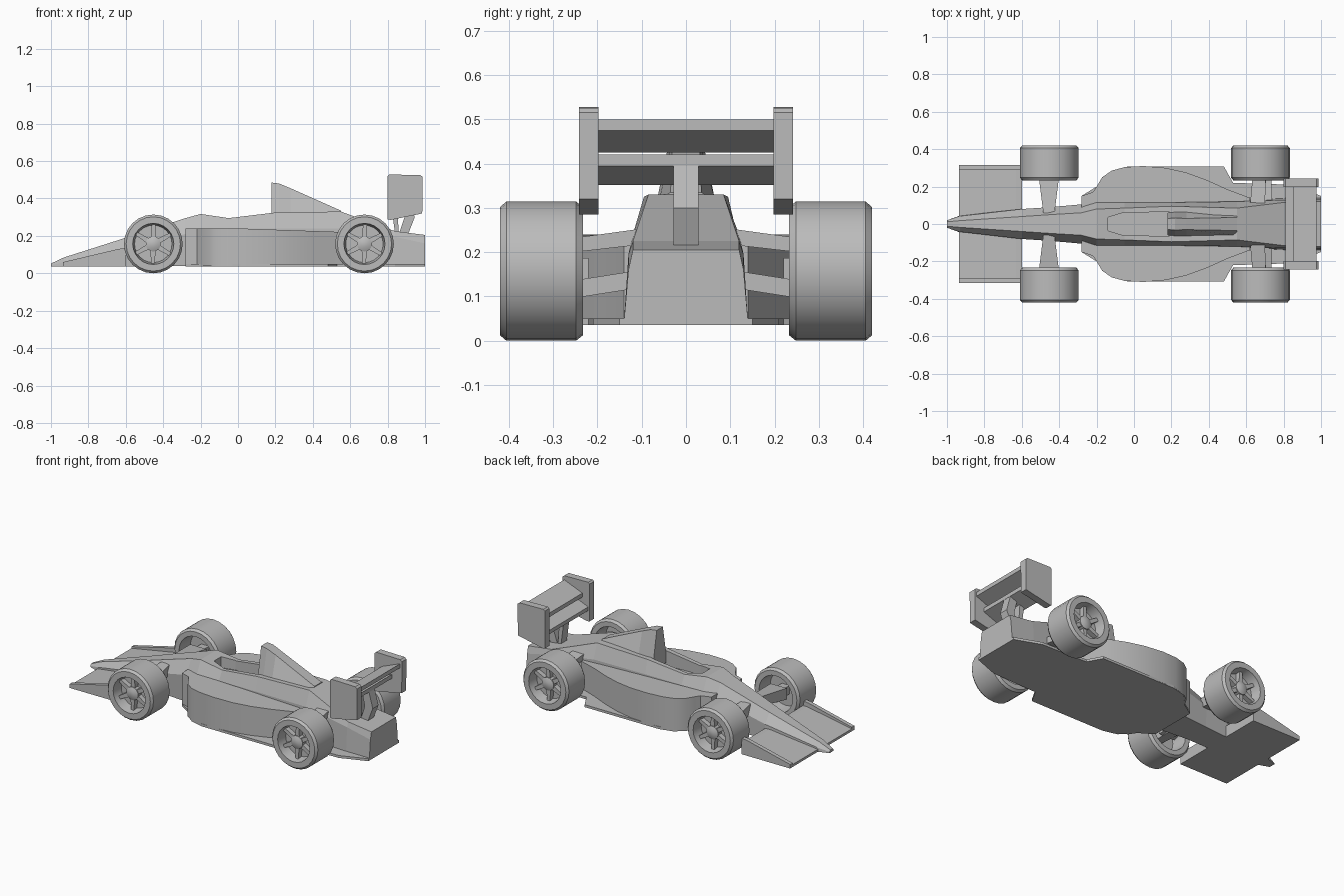
import bpy, bmesh, math
from mathutils import Vector

cube = bpy.data.objects.get("Cube")
if cube:
    bpy.data.objects.remove(cube, do_unlink=True)

grey = bpy.data.materials.new("plain grey")
grey.use_nodes = True
grey.diffuse_color = (0.5, 0.5, 0.5, 1)
for node in grey.node_tree.nodes:
    if node.type == 'BSDF_PRINCIPLED':
        node.inputs["Base Color"].default_value = grey.diffuse_color
        node.inputs["Roughness"].default_value = 0.7


def loft(name, rings, smooth=0):
    """Bridge rings of equal point count and cap both ends."""
    bm = bmesh.new()
    vs = [[bm.verts.new(p) for p in ring] for ring in rings]
    n = len(vs[0])
    for a, b in zip(vs, vs[1:]):
        for i in range(n):
            j = (i + 1) % n
            bm.faces.new((a[i], a[j], b[j], b[i]))
    bm.faces.new(vs[0])
    bm.faces.new(vs[-1])
    bmesh.ops.recalc_face_normals(bm, faces=bm.faces)
    mesh = bpy.data.meshes.new(name)
    bm.to_mesh(mesh)
    bm.free()
    mesh.materials.append(grey)
    ob = bpy.data.objects.new(name, mesh)
    bpy.context.collection.objects.link(ob)
    if smooth:
        bpy.ops.object.select_all(action='DESELECT')
        ob.select_set(True)
        bpy.context.view_layer.objects.active = ob
        bpy.ops.object.shade_smooth_by_angle(angle=math.radians(smooth))
    return ob


def side_prism(name, pts, y0, y1):
    """Extrude an (x, z) outline across y."""
    return loft(name, [[(x, y, z) for x, z in pts] for y in (y0, y1)])


def plan_prism(name, half, bottom, top, smooth=0):
    """Extrude a mirrored (x, half width) plan; bottom and top are heights or functions of x."""
    outline = half + [(x, -w) for x, w in reversed(half)]
    return loft(name, [[(x, y, h(x)) for x, y in outline] for h in (bottom, top)], smooth)


def beam(name, a, b, size_a, size_b):
    """Tapered arm running sideways; sizes are half extents in x and z."""
    rings = []
    for (x, y, z), (w, h) in ((a, size_a), (b, size_b)):
        rings.append([(x - w, y, z - h), (x + w, y, z - h), (x + w, y, z + h), (x - w, y, z + h)])
    return loft(name, rings)


# Central body: x, bottom z, bottom width, shoulder z, shoulder width, top z, top width
stations = [
    (-1.0, .035, .02, .042, .02, .052, .012),
    (-.93, .035, .045, .06, .042, .085, .018),
    (-.6, .035, .08, .13, .08, .19, .04),
    (-.45, .04, .085, .17, .09, .24, .05),
    (-.28, .04, .1, .21, .105, .295, .06),
    (-.2, .04, .12, .24, .115, .317, .08),
    (-.05, .04, .12, .24, .115, .295, .085),
    (.2, .04, .12, .24, .115, .325, .095),
    (.55, .04, .125, .24, .12, .33, .085),
    (.84, .04, .14, .195, .13, .225, .12),
    (1.0, .045, .14, .16, .13, .205, .12),
]
rings = []
for x, zb, wb, zs, ws, zt, wt in stations:
    half = [(wb, zb), (ws, zs), (wt, zt)]
    rings.append([(x, y, z) for y, z in half] + [(x, -y, z) for y, z in reversed(half)])
body = loft("body", rings)

# Cockpit opening
cutter = plan_prism("cockpit_cutter", [(-.14, .035), (-.06, .06), (.19, .065)],
                    lambda x: .17, lambda x: .5)
cutter.hide_render = True
cut = body.modifiers.new("cockpit", 'BOOLEAN')
cut.object = cutter
cut.operation = 'DIFFERENCE'
cut.solver = 'EXACT'
bpy.context.view_layer.objects.active = body
bpy.ops.object.modifier_apply(modifier=cut.name)
bpy.data.objects.remove(cutter, do_unlink=True)

# Engine air intake, narrowing upward and falling to the rear
intake = []
for x, top, w_low, w_top in ((.18, .485, .06, .03), (.22, .48, .065, .032),
                             (.28, .455, .065, .03), (.55, .335, .06, .035)):
    intake.append([(x, w_low, .25), (x, w_low, .32), (x, w_top, top),
                   (x, -w_top, top), (x, -w_low, .32), (x, -w_low, .25)])
loft("engine_intake", intake)

# Side pods with a tapering tail, and the floor below them
pods = [(-.28, .15), (-.22, .17), (-.2, .2), (-.17, .25), (-.12, .285), (-.05, .304), (.05, .31),
        (.17, .3), (.28, .275), (.39, .235), (.5, .185), (.62, .14)]
plan_prism("side_pods", pods, lambda x: .038, lambda x: .24 - .035 * max(x, 0), 35)
plan_prism("floor", [(-.28, .15), (-.2, .2), (-.12, .285), (-.03, .308), (.48, .308),
                     (.53, .22), (.84, .21), (1.0, .15)],
           lambda x: .035, lambda x: .05)

# Front wing and its end plates
side_prism("front_wing", [(-.935, .035), (-.6, .035), (-.6, .105), (-.63, .105), (-.935, .05)], -.3, .3)
for side, s in (("left", 1), ("right", -1)):
    side_prism("front_end_plate_" + side,
               [(-.935, .035), (-.6, .035), (-.6, .135), (-.64, .13), (-.935, .06)], .29 * s, .315 * s)

# Rear wing: two tilted blades, end plates and struts
side_prism("rear_wing_lower_blade", [(.81, .352), (.92, .395), (.92, .42), (.81, .375)], -.205, .205)
side_prism("rear_wing_upper_blade", [(.85, .425), (.975, .475), (.975, .5), (.85, .45)], -.205, .205)
for side, s in (("left", 1), ("right", -1)):
    side_prism("rear_end_plate_" + side,
               [(.8, .288), (.815, .285), (.985, .32), (.987, .515), (.975, .525), (.81, .528), (.8, .52)],
               .198 * s, .242 * s)
side_prism("rear_wing_strut", [(.86, .21), (.91, .21), (.945, .3), (.915, .41), (.87, .385), (.89, .3)],
           -.028, .028)
side_prism("rear_wing_brace", [(.84, .21), (.86, .21), (.85, .37), (.82, .36)], -.028, .028)


def wheel(name, cx, s):
    """Hollow wheel, with depths measured inward from the outer face."""
    cz, outer = .157, .42
    profile = [(.018, .02), (.04, .03), (.04, .065), (.1, .065), (.11, 0), (.145, 0), (.157, .014),
               (.157, .172), (.145, .187), (.115, .187), (.105, .09), (.03, .09)]
    angles = [math.tau * i / 24 for i in range(24)]
    loft(name, [[(cx + r * math.cos(a), s * (outer - d), cz + r * math.sin(a)) for a in angles]
                for r, d in profile], 30)
    # Spokes
    for k in range(6):
        a = math.tau * k / 6 + .5
        along = Vector((math.cos(a), 0, math.sin(a)))
        across = Vector((-math.sin(a), 0, math.cos(a)))
        spoke = []
        for r, w in ((.03, .014), (.105, .01)):
            c = Vector((cx, 0, cz)) + along * r
            spoke.append([c + across * u + Vector((0, s * (outer - d), 0))
                          for u, d in ((-w, .035), (w, .035), (w, .07), (-w, .07))])
        loft(name + "_spoke", spoke)


# Wheels and suspension on both sides
for side, s in (("left", 1), ("right", -1)):
    wheel("front_wheel_" + side, -.453, s)
    wheel("rear_wheel_" + side, .676, s)
    beam("front_arm_" + side, (-.455, .06 * s, .19), (-.455, .26 * s, .165), (.03, .03), (.055, .035))
    beam("front_axle_" + side, (-.455, .2 * s, .157), (-.455, .35 * s, .157), (.03, .03), (.025, .025))
    beam("rear_upper_arm_" + side, (.66, .1 * s, .235), (.67, .26 * s, .215), (.04, .018), (.035, .016))
    beam("rear_lower_arm_" + side, (.69, .1 * s, .14), (.69, .26 * s, .115), (.05, .02), (.045, .02))
    beam("rear_axle_" + side, (.676, .22 * s, .157), (.676, .35 * s, .157), (.03, .03), (.025, .025))
